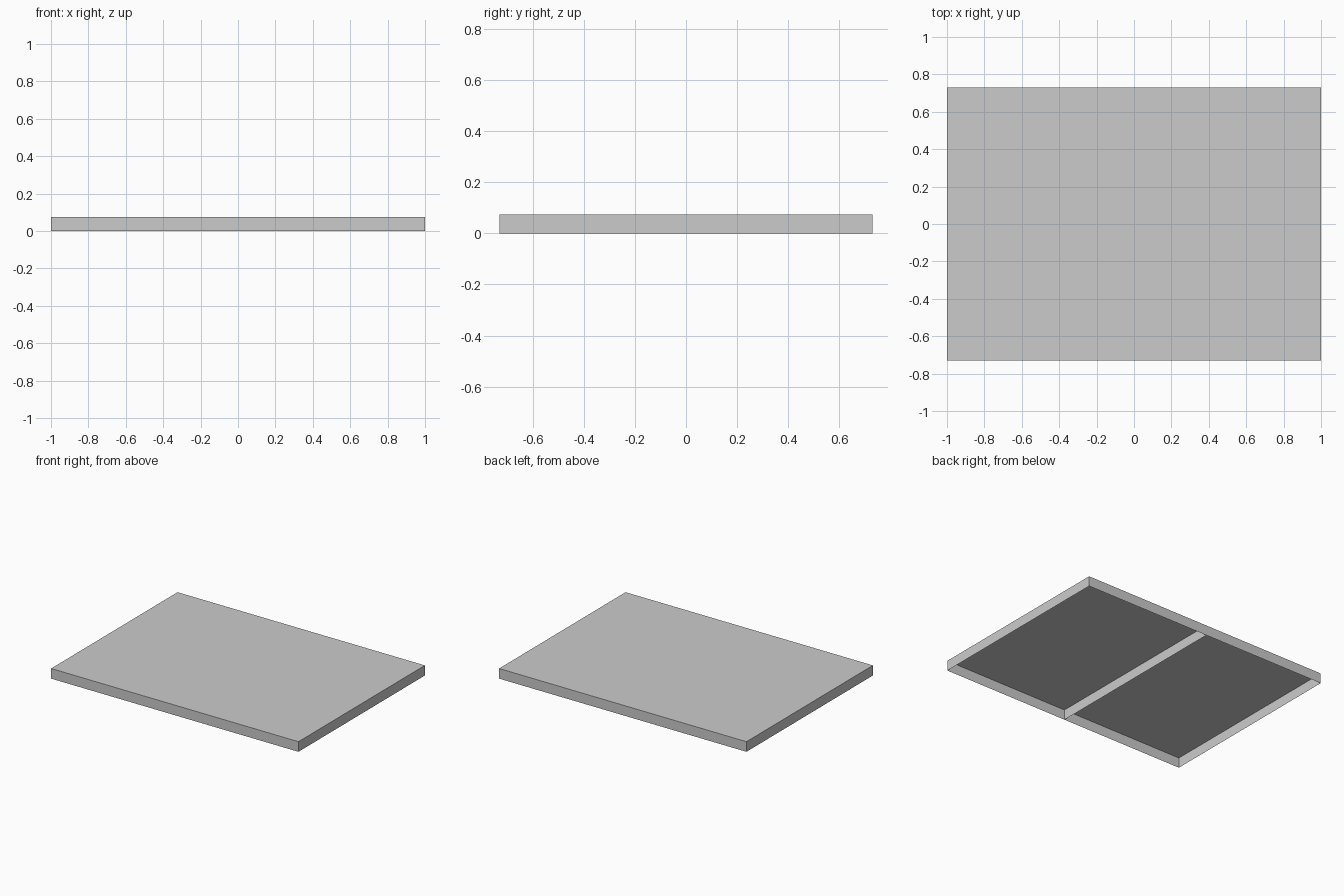
import bpy, bmesh

if "Cube" in bpy.data.objects:
    bpy.data.objects.remove(bpy.data.objects["Cube"])

HALF_DEPTH = 0.73
HEIGHT = 0.074
SEAM_X = -0.012


def open_tray(name, x0, x1, open_sides):
    """Thin-walled upside-down tray: a box without its bottom and any listed sides."""
    bm = bmesh.new()
    bmesh.ops.create_cube(bm, size=1)
    bm.normal_update()
    drop = [f for f in bm.faces
            if f.normal.z < -0.5 or any(f.normal.x * s > 0.5 for s in open_sides)]
    bmesh.ops.delete(bm, geom=drop, context='FACES')
    for v in bm.verts:
        v.co.x = x0 if v.co.x < 0 else x1
        v.co.y *= 2 * HALF_DEPTH
        v.co.z = HEIGHT if v.co.z > 0 else 0
    mesh = bpy.data.meshes.new(name)
    bm.to_mesh(mesh)
    bm.free()
    obj = bpy.data.objects.new(name, mesh)
    bpy.context.collection.objects.link(obj)
    return obj


# Left panel leaves its seam side open; the right panel carries the shared divider
open_tray("left_panel", -1, SEAM_X, [1])
open_tray("right_panel", SEAM_X, 1, [])
